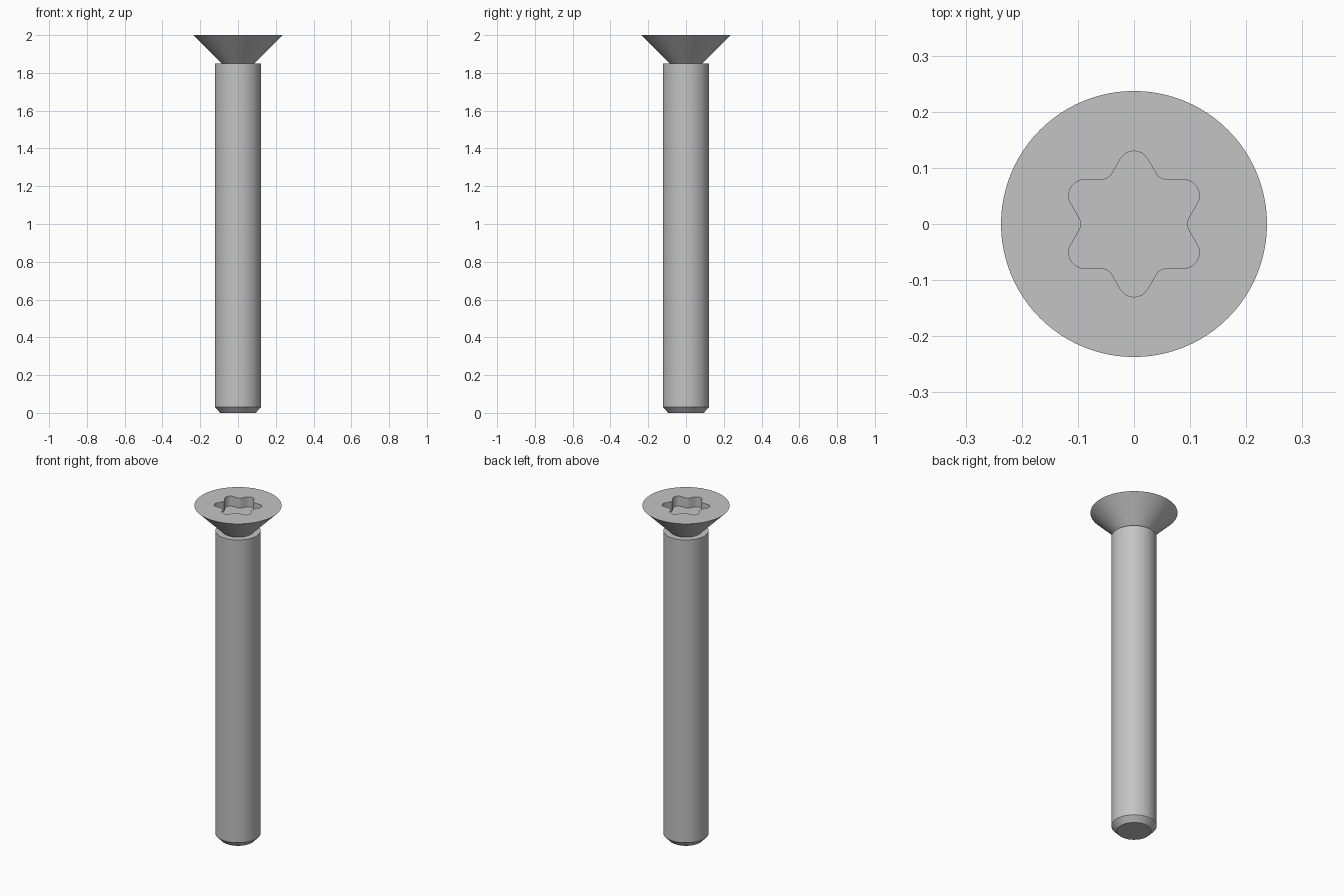
import bpy, bmesh, math
from mathutils import Vector

if "Cube" in bpy.data.objects:
    bpy.data.objects.remove(bpy.data.objects["Cube"])

SEGMENTS = 96
RECESS_DEPTH = 0.06

steel = bpy.data.materials.new("grey_steel")
steel.diffuse_color = (0.55, 0.55, 0.55, 1)
steel.use_nodes = True
steel.node_tree.nodes["Principled BSDF"].inputs["Base Color"].default_value = steel.diffuse_color

bm = bmesh.new()


def ring(radius, z):
    return [bm.verts.new((radius * math.cos(2 * math.pi * i / SEGMENTS),
                          radius * math.sin(2 * math.pi * i / SEGMENTS), z))
            for i in range(SEGMENTS)]


def join(a, b):
    for i in range(len(a)):
        j = (i + 1) % len(a)
        bm.faces.new((a[i], a[j], b[j], b[i]))


def star_outline(flat=0.079, tip_r=0.028, valley_r=0.022, steps=8):
    """Six-pointed star with rounded tips and valleys."""
    points = []
    for k in range(6):
        tip = math.radians(30 + 60 * k)
        # rounded tip: arc of 120 degrees bulging outwards
        centre = Vector((math.cos(tip), math.sin(tip))) * (2 * flat - 2 * tip_r)
        for s in range(steps + 1):
            a = tip + math.radians(-60 + 120 * s / steps)
            points.append(centre + tip_r * Vector((math.cos(a), math.sin(a))))
        # rounded valley: arc of 60 degrees bulging inwards
        mid = tip + math.radians(30)
        reach = (flat + valley_r) / math.cos(math.radians(30))
        centre = Vector((math.cos(mid), math.sin(mid))) * reach
        for s in range(steps + 1):
            a = mid + math.pi + math.radians(30 - 60 * s / steps)
            points.append(centre + valley_r * Vector((math.cos(a), math.sin(a))))
    return points


# chamfered shaft, step and countersunk head as one turned profile
profile = [(0.094, 0), (0.123, 0.032), (0.123, 1.85), (0.087, 1.85), (0.237, 2.0)]
rings = [ring(r, z) for r, z in profile]
for lower, upper in zip(rings, rings[1:]):
    join(lower, upper)
bm.faces.new(rings[0][::-1])

# star-shaped drive recess
outline = star_outline()
top = [bm.verts.new((p.x, p.y, 2.0)) for p in outline]
floor = [bm.verts.new((p.x, p.y, 2.0 - RECESS_DEPTH)) for p in outline]
join(top, floor)
bm.faces.new(floor)

# flat head face around the recess
edges = [bm.edges.get((loop[i - 1], loop[i]))
         for loop in (rings[-1], top) for i in range(len(loop))]
bmesh.ops.triangle_fill(bm, edges=edges, use_beauty=True, use_dissolve=False)
bmesh.ops.recalc_face_normals(bm, faces=bm.faces[:])

mesh = bpy.data.meshes.new("countersunk_screw")
bm.to_mesh(mesh)
bm.free()
mesh.materials.append(steel)
screw = bpy.data.objects.new("countersunk_screw", mesh)
bpy.context.collection.objects.link(screw)

bpy.context.view_layer.objects.active = screw
screw.select_set(True)
bpy.ops.object.shade_smooth_by_angle(angle=math.radians(30))
